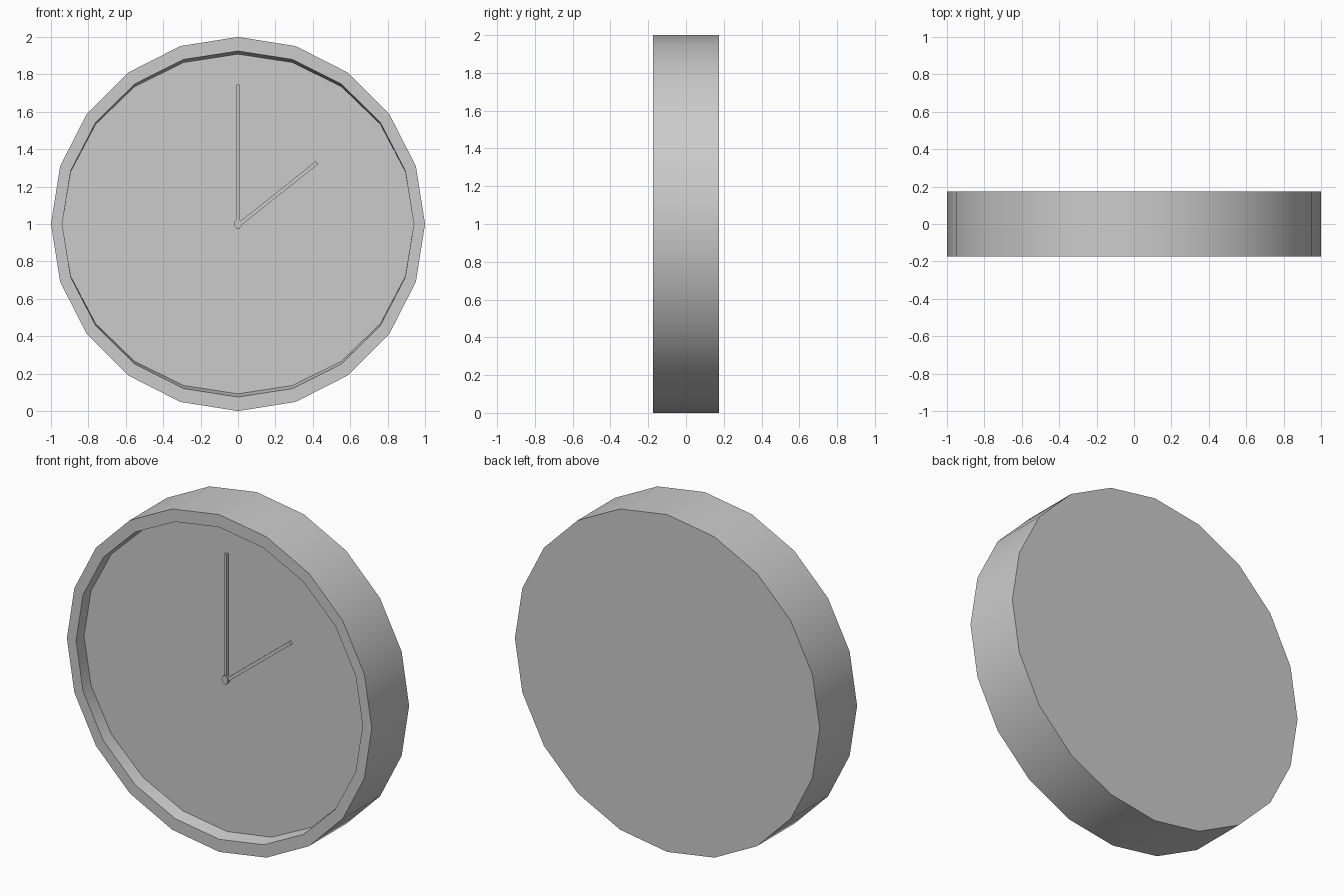
import bpy, bmesh, math
from mathutils import Matrix, Vector

cube = bpy.data.objects.get("Cube")
if cube:
    bpy.data.objects.remove(cube, do_unlink=True)

SIDES, CENTRE = 20, 1.0
FRONT, BACK, FLOOR = -0.175, 0.175, -0.1

grey = bpy.data.materials.new("light_grey")
grey.use_nodes = True
grey.diffuse_color = (0.6, 0.6, 0.6, 1)
grey.node_tree.nodes["Principled BSDF"].inputs["Base Color"].default_value = (0.6, 0.6, 0.6, 1)


def finish(name, bm):
    bmesh.ops.recalc_face_normals(bm, faces=bm.faces)
    mesh = bpy.data.meshes.new(name)
    bm.to_mesh(mesh)
    bm.free()
    mesh.materials.append(grey)
    obj = bpy.data.objects.new(name, mesh)
    bpy.context.collection.objects.link(obj)
    return obj


def ring(bm, rx, rz, y, sides=SIDES):
    angles = [math.tau * i / sides for i in range(sides)]
    return [bm.verts.new((rx * math.cos(a), y, CENTRE + rz * math.sin(a))) for a in angles]


def lathe(name, sections, sides=SIDES):
    """Bridge successive elliptical rings and cap both ends."""
    bm = bmesh.new()
    rings = [ring(bm, *s, sides) for s in sections]
    for a, b in zip(rings, rings[1:]):
        for i in range(sides):
            j = (i + 1) % sides
            bm.faces.new((a[i], a[j], b[j], b[i]))
    bm.faces.new(rings[0])
    bm.faces.new(rings[-1])
    obj = finish(name, bm)
    bpy.ops.object.select_all(action="DESELECT")
    obj.select_set(True)
    bpy.context.view_layer.objects.active = obj
    bpy.ops.object.shade_smooth_by_angle(angle=math.radians(30))
    return obj


def hand(name, start, end, width):
    """Thin bar lying on the dial between two (x, z) points."""
    a, b = (Vector((x, 0, z)) for x, z in (start, end))
    along = b - a
    depth = 0.018
    middle = (a + b) / 2 + Vector((0, FLOOR - depth / 2, 0))
    turn = Matrix.Rotation(math.atan2(along.x, along.z), 4, "Y")
    size = Matrix.Diagonal((width, depth, along.length, 1))
    bm = bmesh.new()
    bmesh.ops.create_cube(bm, size=1, matrix=Matrix.Translation(middle) @ turn @ size)
    return finish(name, bm)


# Case with a raised rim and recessed dial
lathe("clock_case", [(1, 1, BACK), (1, 1, FRONT), (0.94, 0.925, FRONT), (0.94, 0.908, FLOOR)])

# Hands and the centre pin
hand("minute_hand", (0, 1.0), (0, 1.745), 0.015)
hand("hour_hand", (0.01, 1.0), (0.422, 1.328), 0.02)
lathe("centre_pin", [(0.02, 0.026, FLOOR), (0.02, 0.026, FLOOR - 0.025)], 12)
